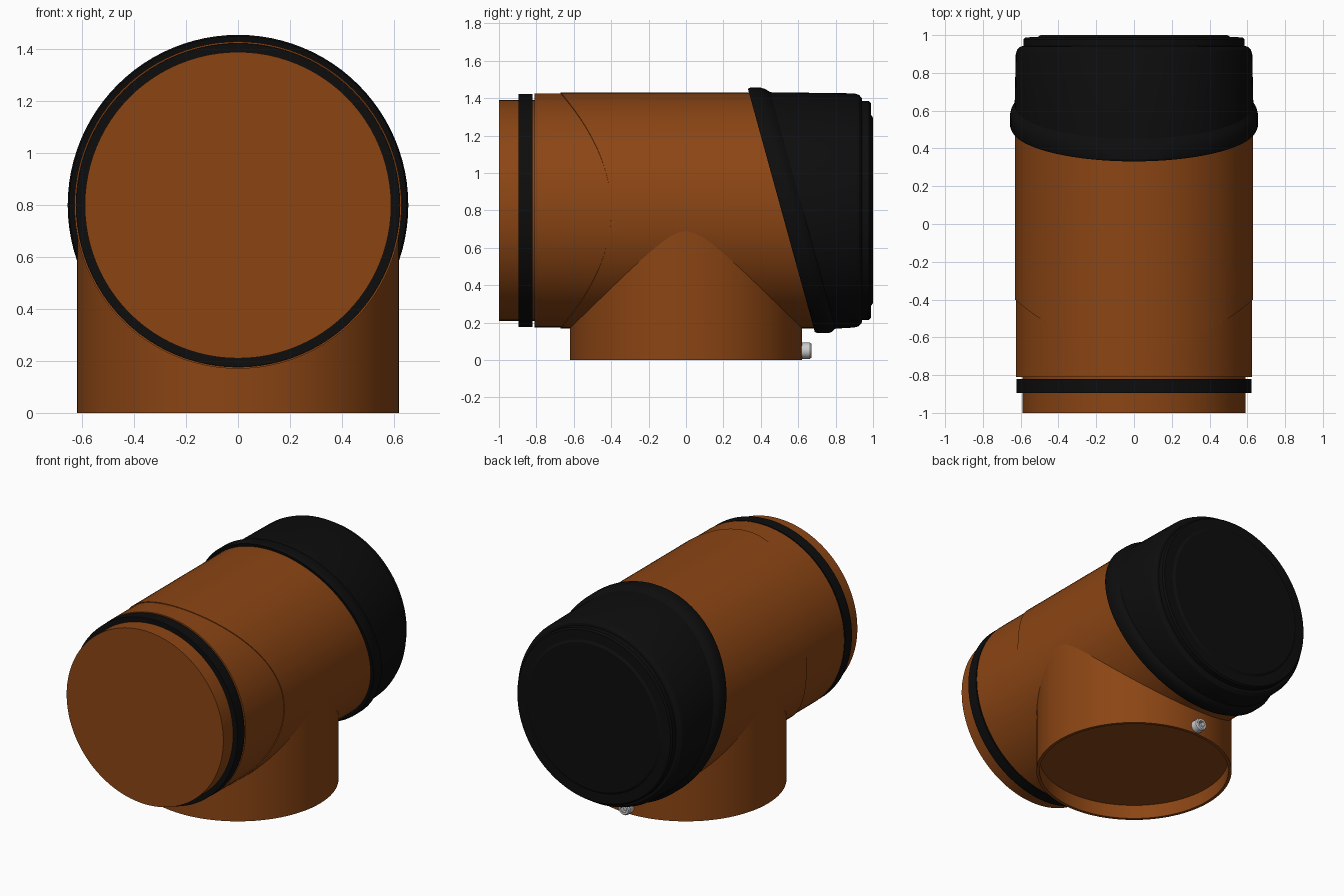
import bpy, bmesh, math
from mathutils import Vector

if "Cube" in bpy.data.objects:
    bpy.data.objects.remove(bpy.data.objects["Cube"])

SEG = 96
AXIS_Z = 0.80      # height of the horizontal pipe axis
R = 0.63           # main pipe radius


def material(name, color):
    m = bpy.data.materials.new(name)
    m.diffuse_color = (*color, 1)
    m.use_nodes = True
    m.node_tree.nodes["Principled BSDF"].inputs["Base Color"].default_value = m.diffuse_color
    return m


brown = material("brown_plastic", (0.26, 0.06, 0.007))
black = material("black_rubber", (0.004, 0.004, 0.004))
steel = material("steel", (0.55, 0.55, 0.55))


def value(v, a):
    return v(a) if callable(v) else v


def loft(name, rings, mat, origin=(0, 0, AXIS_Z), axis='Y', caps=(True, True), closed=False, seg=SEG):
    """Skin rings of (radius, distance along axis); either may be a function of angle."""
    u = Vector((1, 0, 0))
    v, w = Vector((0, 0, 1)), Vector((0, 1, 0))
    if axis == 'Z':
        v, w = w, v
    bm = bmesh.new()
    loops = []
    for r, s in rings:
        loop = []
        for i in range(seg):
            a = math.tau * i / seg
            p = Vector(origin) + w * value(s, a)
            p += (u * math.cos(a) + v * math.sin(a)) * value(r, a)
            loop.append(bm.verts.new(p))
        loops.append(loop)
    pairs = list(zip(loops, loops[1:])) + ([(loops[-1], loops[0])] if closed else [])
    for lo, hi in pairs:
        for i in range(seg):
            j = (i + 1) % seg
            bm.faces.new((lo[i], lo[j], hi[j], hi[i]))
    if not closed:
        for use, loop in zip(caps, (loops[0], loops[-1])):
            if use:
                bm.faces.new(loop)
    bmesh.ops.recalc_face_normals(bm, faces=bm.faces)
    me = bpy.data.meshes.new(name)
    bm.to_mesh(me)
    bm.free()
    me.materials.append(mat)
    ob = bpy.data.objects.new(name, me)
    bpy.context.collection.objects.link(ob)
    bpy.ops.object.select_all(action='DESELECT')
    ob.select_set(True)
    bpy.context.view_layer.objects.active = ob
    bpy.ops.object.shade_smooth_by_angle(angle=math.radians(30))
    return ob


# Main pipe, its front edge cut to a saddle curve
def saddle(a):
    return -0.67 + 0.27 * math.cos(a) ** 2


loft("main_pipe", [(0.61, saddle), (R, saddle), (R, 0.1), (R, lambda a: 0.62 - 0.17 * math.sin(a)),
                   (0.60, lambda a: 0.64 - 0.17 * math.sin(a))], brown)

# Front sleeve and closed spigot
loft("front_sleeve", [(0.585, -0.81), (0.625, -0.81), (0.625, lambda a: saddle(a) + 0.02)],
     brown, caps=(False, False))
loft("front_spigot", [(0.59, -1.0), (0.59, -0.78)], brown)

# Black sealing ring
loft("seal_ring", [(0.585, -0.895), (0.623, -0.895), (0.623, -0.82), (0.585, -0.82)],
     black, closed=True)


# Black end cap with a slanted, thickened rim
def slant(offset, radius):
    return (radius, lambda a: 0.51 + offset - 0.275 * radius * math.sin(a))


loft("end_cap", [slant(0.0, 0.625), slant(0.0, 0.65), slant(0.012, 0.656), slant(0.07, 0.656),
                 slant(0.09, 0.65), slant(0.115, 0.632),
                 (0.626, 0.90), (0.618, 0.925), (0.60, 0.94), (0.585, 0.942),
                 (0.585, 0.978), (0.575, 0.988), (0.51, 0.990), (0.495, 1.0)],
     black, caps=(False, True))

# Downward branch: open at the bottom with a shallow ceiling inside
loft("branch_pipe", [(0.60, 0.095), (0.60, 0.0), (0.62, 0.0), (0.62, AXIS_Z)],
     brown, origin=(0, 0, 0), axis='Z', caps=(True, False))


# Fixing screw with a hexagonal socket
def hexagon(a):
    return 0.024 * math.cos(math.pi / 6) / math.cos(a % (math.pi / 3) - math.pi / 6)


loft("fixing_screw", [(0.043, 0.60), (0.043, 0.662), (0.036, 0.672), (hexagon, 0.672), (hexagon, 0.645)],
     steel, origin=(0, 0, 0.05), seg=48)
